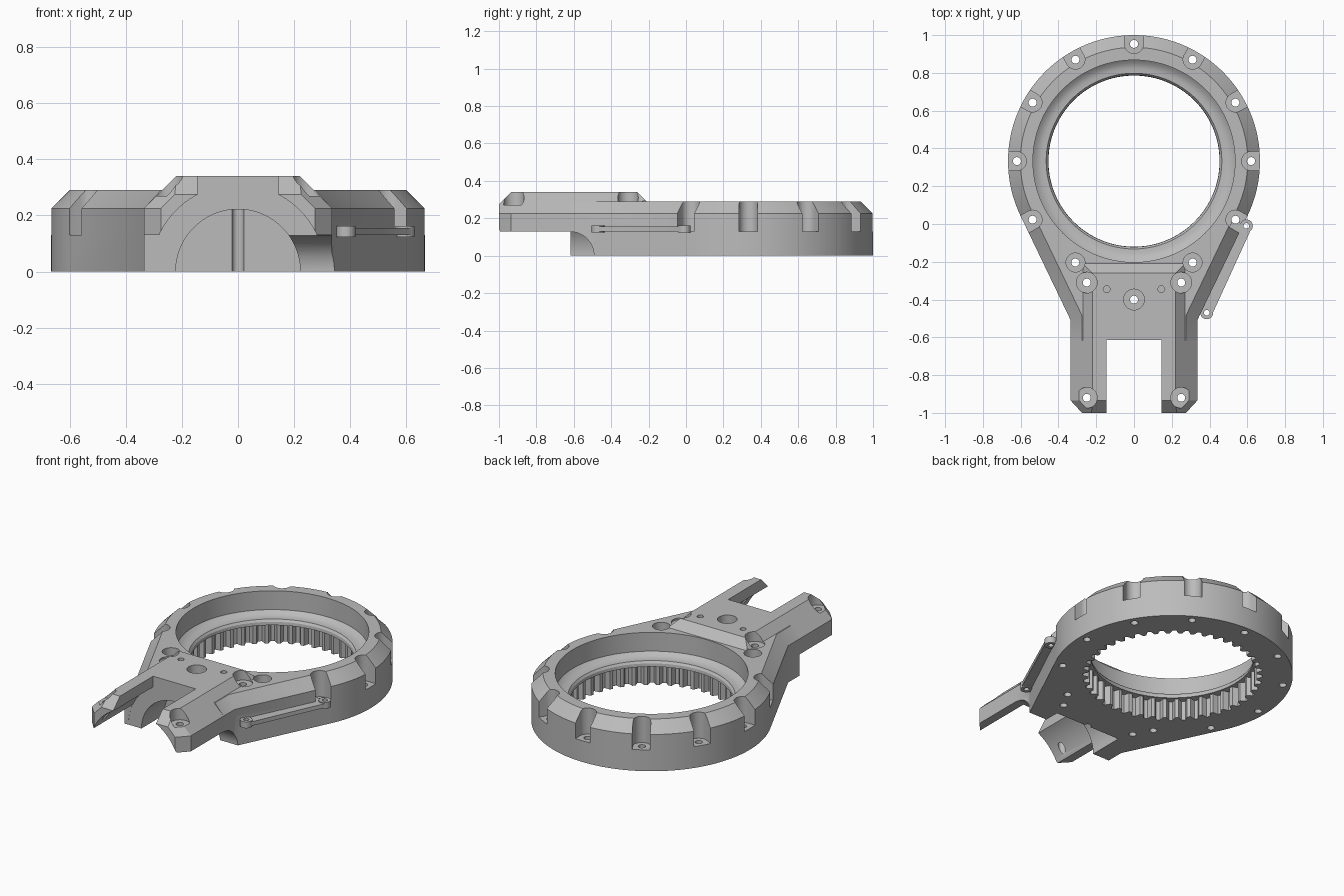
import bpy, bmesh, math
from mathutils import Vector, Matrix

cube = bpy.data.objects.get("Cube")
if cube:
    bpy.data.objects.remove(cube, do_unlink=True)

grey = bpy.data.materials.new("printed_grey")
grey.use_nodes = True
GREY = (0.5, 0.5, 0.5, 1)
grey.diffuse_color = GREY
grey.node_tree.nodes["Principled BSDF"].inputs["Base Color"].default_value = GREY

CY, R = 0.333, 0.667                   # ring centre and outer radius
TANGENT = math.radians(-25.6)          # where the straight flanks leave the ring
TOP, CHAMFER_Z, DECK_Z, ARM_Z = 0.29, 0.225, 0.34, 0.13
NORMAL = Vector((math.cos(TANGENT), math.sin(TANGENT)))


def loft(bm, sections):
    """Skin a list of matching closed sections and cap both ends."""
    rings = [[bm.verts.new(p) for p in s] for s in sections]
    n = len(rings[0])
    for a, b in zip(rings, rings[1:]):
        for i in range(n):
            j = (i + 1) % n
            bm.faces.new((a[i], a[j], b[j], b[i]))
    bm.faces.new(rings[0][::-1])
    bm.faces.new(rings[-1])


def prism(bm, outline, z0, z1):
    loft(bm, [[(x, y, z) for x, y in outline] for z in (z0, z1)])


def circle(x, y, r, n=32):
    return [(x + r * math.cos(math.tau * i / n), y + r * math.sin(math.tau * i / n))
            for i in range(n)]


def new_object(name, build):
    bm = bmesh.new()
    build(bm)
    bmesh.ops.recalc_face_normals(bm, faces=bm.faces)
    mesh = bpy.data.meshes.new(name)
    bm.to_mesh(mesh)
    bm.free()
    mesh.materials.append(grey)
    obj = bpy.data.objects.new(name, mesh)
    bpy.context.collection.objects.link(obj)
    return obj


def combine(target, operation, build):
    tool = new_object("tool", build)
    tool.hide_render = True
    mod = target.modifiers.new("combine", 'BOOLEAN')
    mod.operation, mod.solver, mod.object = operation, 'EXACT', tool
    mod.use_self = True
    bpy.context.view_layer.objects.active = target
    bpy.ops.object.modifier_apply(modifier=mod.name)
    bpy.data.objects.remove(tool, do_unlink=True)


def cylinder_along(bm, axis, r, start, end, y=0):
    """Horizontal cylinder on the floor plane, along x or y."""
    if axis == 'Y':
        loft(bm, [[(a, s, b) for a, b in circle(0, 0, r, 96)] for s in (start, end)])
    else:
        loft(bm, [[(s, y + a, b) for a, b in circle(0, 0, r, 64)] for s in (start, end)])


# Main body: ring flowing into straight flanks, chamfered along the top
def body_outline(inset):
    r, steps = R - inset, 96
    arc = [(r * math.cos(a), CY + r * math.sin(a)) for a in
           (TANGENT + (math.pi - 2 * TANGENT) * i / steps for i in range(steps + 1))]
    corner = Vector((0.335, -0.51)) - NORMAL * inset
    side = [(corner.x, -0.618), tuple(corner)]
    return [(-x, y) for x, y in side[::-1]] + side + arc


def build_body(bm):
    loft(bm, [[(x, y, z) for x, y in body_outline(i)]
              for z, i in ((0, 0), (CHAMFER_Z, 0), (TOP, TOP - CHAMFER_Z))])


# Raised deck with the two fork arms
def build_deck(bm):
    def section(y, w, t):
        half = [(w, ARM_Z), (w, CHAMFER_Z), (w - (t - CHAMFER_Z), t)]
        return [(x, y, z) for x, z in half + [(-x, z) for x, z in half[::-1]]]
    loft(bm, [section(-1, 0.275, 0.275), section(-0.935, 0.335, DECK_Z),
              section(-0.26, 0.335, DECK_Z), section(-0.21, 0.335, TOP)])


# Cable strip on the left flank
STRIP_ENDS = [(0.595, -0.01), (0.385, -0.47)]


def build_strip(bm):
    a, b = (Vector(p) for p in STRIP_ENDS)
    out, back = NORMAL * 0.03, NORMAL * -0.08
    prism(bm, [tuple(p) for p in (a + out, a + back, b + back, b + out)], 0.13, 0.155)
    for x, y in STRIP_ENDS:
        prism(bm, circle(x, y, 0.034), 0.123, 0.162)


# Cutters
def build_bore(bm):
    profile = [(0.535, 0.5), (0.535, 0.175), (0.515, 0.158), (0.49, 0.151),
               (0.465, 0.15), (0.455, 0.137), (0.452, 0.11)]
    loft(bm, [[(x, y, z) for x, y in circle(0, CY, r, 128)] for r, z in profile])


def build_gear(bm):
    teeth, per = 44, 10
    outline = []
    for i in range(teeth * per):
        wave = max(-1, min(1, 1.6 * math.sin(math.tau * i / per)))
        a, r = math.tau * i / (teeth * per), 0.483 + 0.016 * wave
        outline.append((r * math.cos(a), CY + r * math.sin(a)))
    prism(bm, outline, -0.1, 0.118)


def build_slot(bm):
    w = 0.145
    prism(bm, [(-w, -1.2), (w, -1.2), (w, -0.615), (-w, -0.615)], -0.1, 0.5)


RING_ANGLES = [math.radians(-60 + 30 * i) for i in range(11)]
RING_HOLES = [(0.62 * math.cos(a), CY + 0.62 * math.sin(a)) for a in RING_ANGLES]
DECK_HOLES = [(s * 0.25, y) for s in (-1, 1) for y in (-0.31, -0.92)] + [(0, -0.4)]


def build_ring_pockets(bm):
    r = 0.05
    for a, (x, y) in zip(RING_ANGLES, RING_HOLES):
        if math.sin(a) < -0.8:
            prism(bm, circle(x, y, r), ARM_Z, 0.5)
            continue
        # Open towards the outside of the ring
        half = [math.pi / 2 + math.pi * i / 16 for i in range(17)]
        local = [(r * math.cos(t), r * math.sin(t)) for t in half] + [(0.12, -r), (0.12, r)]
        turn = Matrix.Rotation(a, 2)
        prism(bm, [tuple(turn @ Vector(p) + Vector((x, y))) for p in local], ARM_Z, 0.5)


def build_deck_pockets(bm):
    for x, y in DECK_HOLES:
        prism(bm, circle(x, y, 0.055), 0.27 if y < -0.5 else 0.28, 0.5)


def build_screw_holes(bm):
    for x, y in RING_HOLES + DECK_HOLES:
        prism(bm, circle(x, y, 0.021, 20), -0.1, 0.5)
    for x in (-0.145, 0.145):
        prism(bm, circle(x, -0.345, 0.018, 20), 0.2, 0.5)
    for x, y in STRIP_ENDS:
        prism(bm, circle(x, y, 0.015, 20), 0.1, 0.2)


body = new_object("gear_housing", build_body)
combine(body, 'UNION', build_deck)
combine(body, 'DIFFERENCE', build_bore)
combine(body, 'DIFFERENCE', build_gear)
combine(body, 'DIFFERENCE', build_slot)
# Motor bay under the arms, tunnel into the body, and side scoop
combine(body, 'DIFFERENCE', lambda bm: cylinder_along(bm, 'Y', 0.31, -1.2, -0.617))
combine(body, 'DIFFERENCE', lambda bm: cylinder_along(bm, 'Y', 0.222, -0.8, -0.4))
combine(body, 'DIFFERENCE', lambda bm: cylinder_along(bm, 'X', 0.128, 0.18, 0.6, -0.62))
combine(body, 'DIFFERENCE', build_ring_pockets)
combine(body, 'DIFFERENCE', build_deck_pockets)
combine(body, 'UNION', build_strip)
combine(body, 'DIFFERENCE', build_screw_holes)

bpy.ops.object.select_all(action='DESELECT')
body.select_set(True)
bpy.context.view_layer.objects.active = body
bpy.ops.object.shade_smooth_by_angle(angle=math.radians(30))
